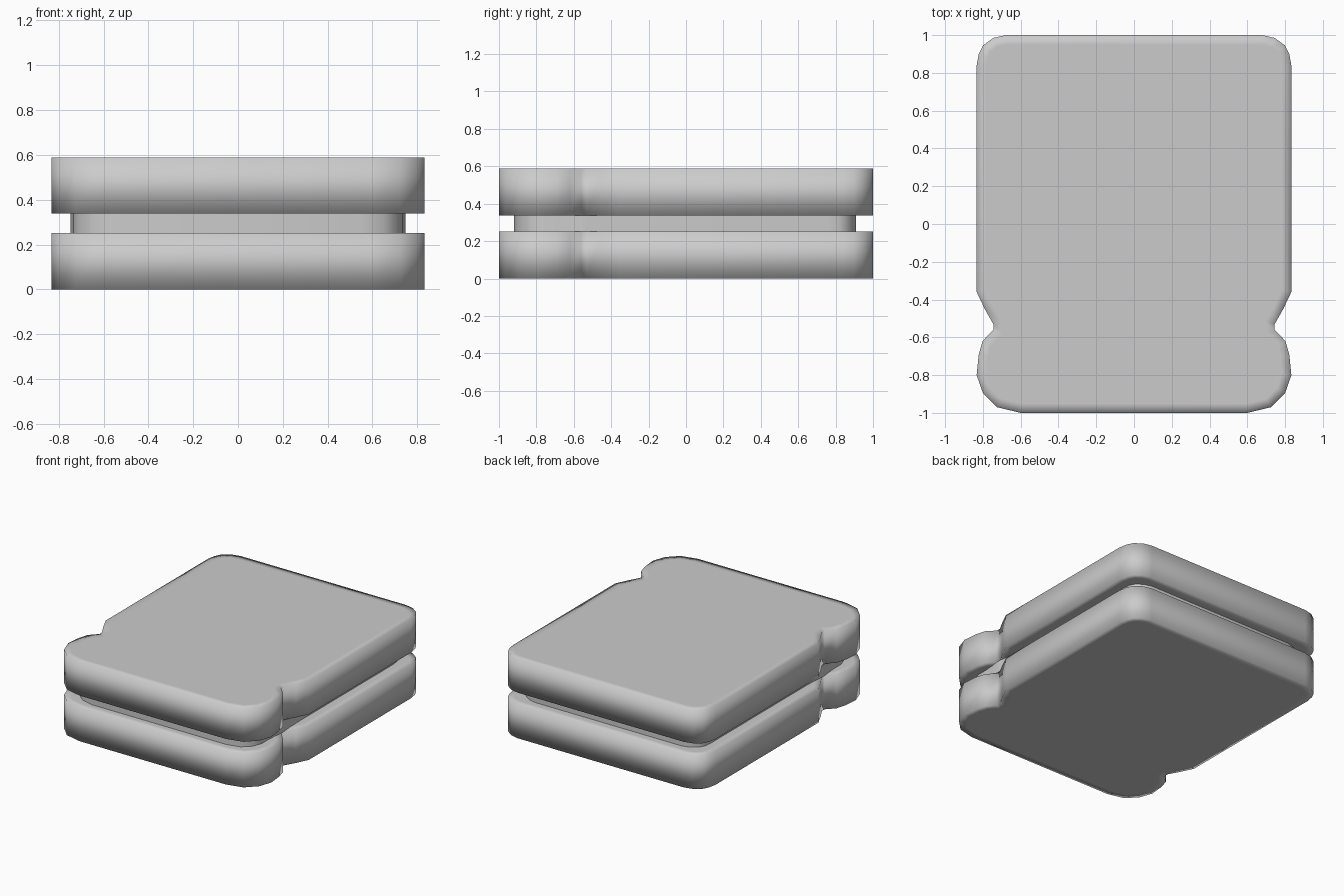
import bpy, bmesh

if "Cube" in bpy.data.objects:
    bpy.data.objects.remove(bpy.data.objects["Cube"])

# Right half of the bread outline, front to back, with the pinched waist
BREAD = [(0.60, -1.0), (0.725, -0.97), (0.80, -0.895), (0.833, -0.80),
         (0.822, -0.69), (0.802, -0.62), (0.745, -0.56), (0.745, -0.53),
         (0.79, -0.45), (0.833, -0.36), (0.833, 0.84), (0.822, 0.90),
         (0.80, 0.945), (0.745, 0.985), (0.68, 1.0)]

# Filling is set back from the crust but meets it at the waist
FILLING = [(0.55, -0.92), (0.65, -0.895), (0.71, -0.84), (0.735, -0.77),
           (0.735, -0.69), (0.74, -0.62), (0.748, -0.56), (0.748, -0.53),
           (0.74, -0.45), (0.737, -0.36), (0.737, 0.76), (0.73, 0.82),
           (0.71, 0.86), (0.66, 0.895), (0.60, 0.91)]


def slab(name, half, z0, z1, rim=0.0):
    outline = half + [(-x, y) for x, y in reversed(half)]
    bm = bmesh.new()
    low = [bm.verts.new((x, y, z0)) for x, y in outline]
    high = [bm.verts.new((x, y, z1)) for x, y in outline]
    n = len(outline)
    for i in range(n):
        j = (i + 1) % n
        bm.faces.new((low[i], low[j], high[j], high[i]))
    if rim:
        # Flat caps with a narrow inset rim for the soft edge shading
        caps = [bm.faces.new(high), bm.faces.new(low[::-1])]
        bm.normal_update()
        for cap in caps:
            bmesh.ops.inset_region(bm, faces=[cap], thickness=rim,
                                   use_even_offset=True)
    for f in bm.faces:
        f.smooth = True
    mesh = bpy.data.meshes.new(name)
    bm.to_mesh(mesh)
    bm.free()
    obj = bpy.data.objects.new(name, mesh)
    bpy.context.collection.objects.link(obj)
    return obj


slab("lower_slice", BREAD, 0.0, 0.252, 0.05)
slab("filling", FILLING, 0.252, 0.338)
slab("upper_slice", BREAD, 0.338, 0.588, 0.05)
